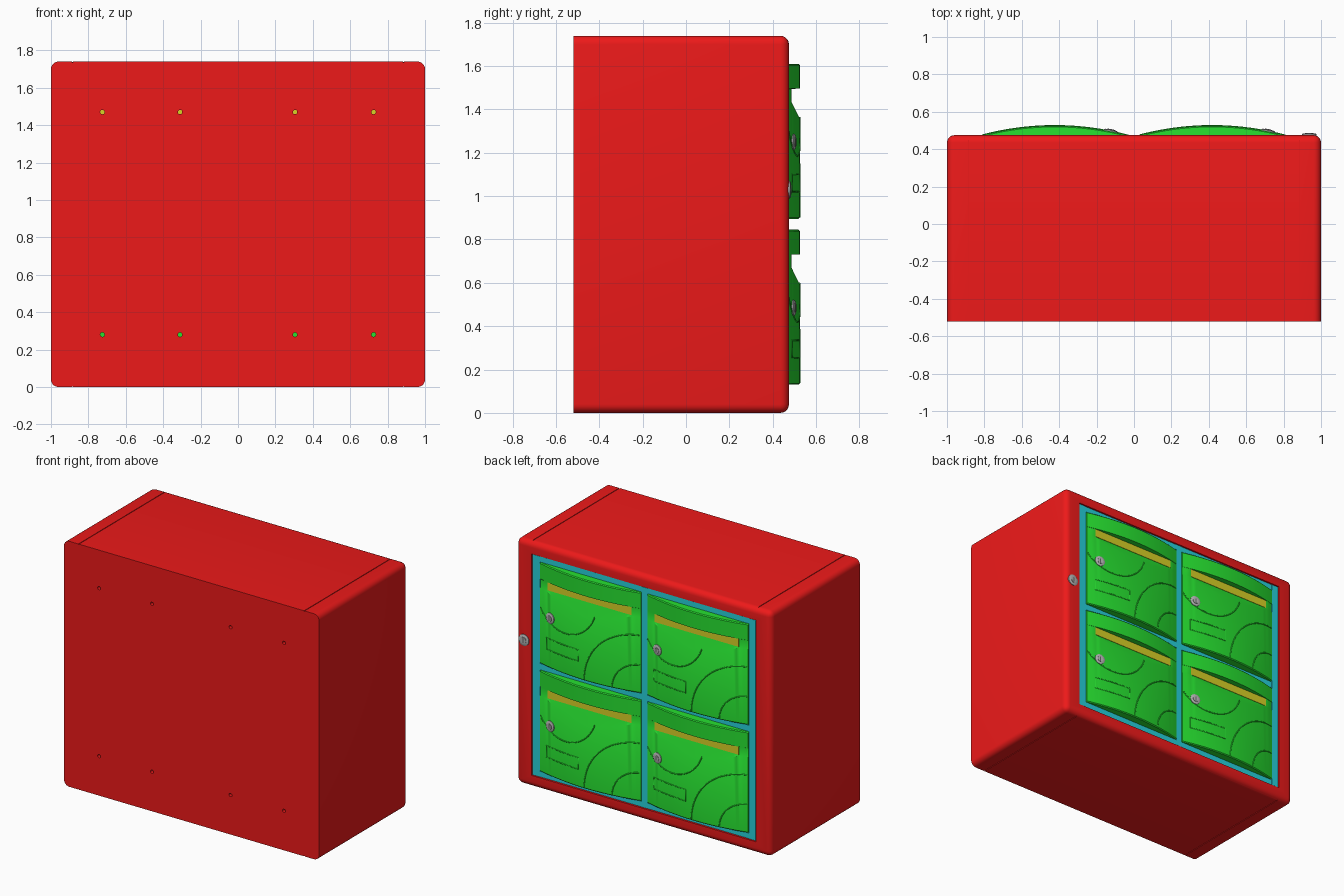
import bpy, bmesh, math
from mathutils import Matrix, Vector

if "Cube" in bpy.data.objects:
    bpy.data.objects.remove(bpy.data.objects["Cube"])


def material(name, rgb):
    m = bpy.data.materials.new(name)
    m.diffuse_color = (*rgb, 1)
    m.use_nodes = True
    m.node_tree.nodes["Principled BSDF"].inputs["Base Color"].default_value = m.diffuse_color
    return m


RED = material("red", (0.85, 0.01, 0.01))
GREEN = material("green", (0.02, 0.75, 0.03))
CYAN = material("cyan", (0.02, 0.65, 0.72))
YELLOW = material("yellow", (0.7, 0.65, 0.02))
GREY = material("grey", (0.45, 0.45, 0.45))
DARK = material("dark", (0.12, 0.12, 0.12))


def make(name, bm, mat=None, smooth=True):
    bmesh.ops.recalc_face_normals(bm, faces=bm.faces)
    me = bpy.data.meshes.new(name)
    bm.to_mesh(me)
    bm.free()
    ob = bpy.data.objects.new(name, me)
    bpy.context.collection.objects.link(ob)
    if mat:
        me.materials.append(mat)
    select(ob)
    if smooth:
        bpy.ops.object.shade_smooth_by_angle(angle=math.radians(35))
    return ob


def select(ob):
    bpy.ops.object.select_all(action='DESELECT')
    ob.select_set(True)
    bpy.context.view_layer.objects.active = ob


def add_box(bm, lo, hi):
    lo, hi = Vector(lo), Vector(hi)
    size = hi - lo
    return bmesh.ops.create_cube(bm, size=1, matrix=Matrix.Translation((lo + hi) / 2)
                                 @ Matrix.Diagonal((*size, 1)))["verts"]


def add_disc(bm, x, y0, y1, z, r, seg=32, r2=None):
    bmesh.ops.create_cone(bm, cap_ends=True, segments=seg, radius1=r, radius2=r if r2 is None else r2,
                          depth=y1 - y0, matrix=Matrix.Translation((x, (y0 + y1) / 2, z))
                          @ Matrix.Rotation(-math.pi / 2, 4, 'X'))


def cut(target, bm):
    cutter = make("cutter", bm, smooth=False)
    cutter.hide_render = True
    select(target)
    mod = target.modifiers.new("cut", 'BOOLEAN')
    mod.operation, mod.solver, mod.object = 'DIFFERENCE', 'EXACT', cutter
    bpy.ops.object.modifier_apply(modifier=mod.name)
    bpy.data.objects.remove(cutter)


# Cabinet body: rounded everywhere except around the flat wall side
FRONT = 0.475
bm = bmesh.new()
add_box(bm, (-1, -0.52, 0), (1, FRONT, 1.74))
edges = [e for e in bm.edges if not all(v.co.y < 0 for v in e.verts)]
bmesh.ops.bevel(bm, geom=edges, offset=0.04, segments=5, profile=0.5, affect='EDGES')
body = make("cabinet_body", bm, RED, smooth=False)

# Hollow interior with the door opening
bm = bmesh.new()
add_box(bm, (-0.88, -0.49, 0.085), (0.88, 0.8, 1.655))
cut(body, bm)

# Mounting holes through the wall side
bm = bmesh.new()
for x in (-0.725, -0.31, 0.305, 0.725):
    for z in (0.28, 1.47):
        add_disc(bm, x, -0.6, -0.45, z, 0.012, 12)
cut(body, bm)

# Panel seams along the top and bottom
bm = bmesh.new()
for x in (-0.885, 0.885):
    for z in (0, 1.74):
        add_box(bm, (x - 0.003, -0.6, z - 0.004), (x + 0.003, 0.45, z + 0.004))
cut(body, bm)
select(body)
bpy.ops.object.shade_smooth_by_angle(angle=math.radians(35))

# Frame around the drawers
bm = bmesh.new()
for x0, x1 in ((-0.876, -0.822), (-0.026, 0.018), (0.816, 0.876)):
    add_box(bm, (x0, 0.41, 0.089), (x1, 0.47, 1.651))
for z0, z1 in ((0.089, 0.128), (0.848, 0.892), (1.612, 1.651)):
    add_box(bm, (-0.874, 0.412, z0), (0.874, 0.468, z1))
make("drawer_frame", bm, CYAN, smooth=False)

# Drawer measurements
HALF, HEIGHT, GRIP = 0.395, 0.715, 0.335
FLOOR, GRIP_LOW, GRIP_HIGH = 0.484, 0.54, 0.60


def surface(u):
    return 0.525 - 0.052 * (u / HALF) ** 2


def drawer_front(name, cx, z0):
    us = [-HALF, -0.365] + [-GRIP + 2 * GRIP * i / 32 for i in range(33)] + [0.365, HALF]
    bm = bmesh.new()
    rings = []
    for u in us:
        s = surface(u)
        t = max(0, 1 - (u / GRIP) ** 2)
        f = FLOOR if abs(u) < GRIP - 1e-4 else s - 0.001
        low = GRIP_LOW - 0.002 - 0.075 * t
        profile = [(0.44, 0), (s - 0.006, 0), (s, 0.006), (s, low), (f, GRIP_LOW), (f, GRIP_HIGH),
                   (s, GRIP_HIGH + 0.001), (s, HEIGHT - 0.006), (s - 0.006, HEIGHT), (0.44, HEIGHT)]
        rings.append([bm.verts.new((cx + u, y, z0 + z)) for y, z in profile])
    n = len(rings[0])
    for a, b in zip(rings, rings[1:]):
        for i in range(n):
            bm.faces.new((a[i], b[i], b[(i + 1) % n], a[(i + 1) % n]))
    bm.faces.new(rings[0])
    bm.faces.new(rings[-1])
    make(name, bm, GREEN)


def trim(name, cx, z0, points, closed=False):
    cu = bpy.data.curves.new(name, 'CURVE')
    cu.dimensions, cu.bevel_depth, cu.bevel_resolution = '3D', 0.004, 1
    sp = cu.splines.new('POLY')
    sp.points.add(len(points) - 1)
    for p, (u, z) in zip(sp.points, points):
        p.co = (cx + u, surface(u), z0 + z, 1)
    sp.use_cyclic_u = closed
    cu.materials.append(GREEN)
    ob = bpy.data.objects.new(name, cu)
    bpy.context.collection.objects.link(ob)
    select(ob)
    bpy.ops.object.convert(target='MESH')


def arc(cu, cz, r, a0, a1, n=28):
    angles = [math.radians(a0 + (a1 - a0) * i / n) for i in range(n + 1)]
    return [(cu + r * math.cos(a), cz + r * math.sin(a)) for a in angles]


def lock(name, x, y, z, r, tilt=0.0):
    parts = []
    bm = bmesh.new()
    add_disc(bm, 0, -0.02, 0.005, 0, r)
    add_disc(bm, 0, 0.005, 0.009, 0, r, r2=r * 0.8)
    add_disc(bm, 0, 0.0085, 0.012, 0, r * 0.55)
    parts.append(make(name, bm, GREY))
    bm = bmesh.new()
    add_box(bm, (-0.004, 0.01, -r * 0.4), (0.004, 0.0128, r * 0.4))
    parts.append(make(name + "_keyhole", bm, DARK, smooth=False))
    for ob in parts:
        ob.location, ob.rotation_euler = (x, y, z), (0, 0, tilt)


# Four bowed drawers with grips, locks, label holders and raised curves
for col, cx in (("left", 0.417), ("right", -0.424)):
    for row, z0 in (("lower", 0.13), ("upper", 0.895)):
        tag = f"{row}_{col}"
        drawer_front("drawer_front_" + tag, cx, z0)
        bm = bmesh.new()
        add_box(bm, (cx - 0.33, 0.43, z0 + GRIP_LOW + 0.002), (cx + 0.33, 0.487, z0 + GRIP_HIGH - 0.001))
        make("grip_strip_" + tag, bm, YELLOW, smooth=False)
        lock("drawer_lock_" + tag, cx + 0.30, surface(0.30), z0 + 0.355, 0.037, -0.2)
        trim("label_holder_" + tag, cx, z0,
             [(0.06, 0.125), (0.2, 0.125), (0.335, 0.125), (0.335, 0.205), (0.2, 0.205), (0.06, 0.205)], True)
        trim("lock_curve_" + tag, cx, z0, arc(0.18, 0.55, 0.26, 325, 198))
        trim("large_corner_curve_" + tag, cx, z0, arc(-HALF, 0, 0.41, 1, 89))
        trim("small_corner_curve_" + tag, cx, z0, arc(-HALF, 0, 0.20, 2, 88))

# Main lock on the cabinet edge
lock("cabinet_lock", 0.937, FRONT, 1.03, 0.04)
